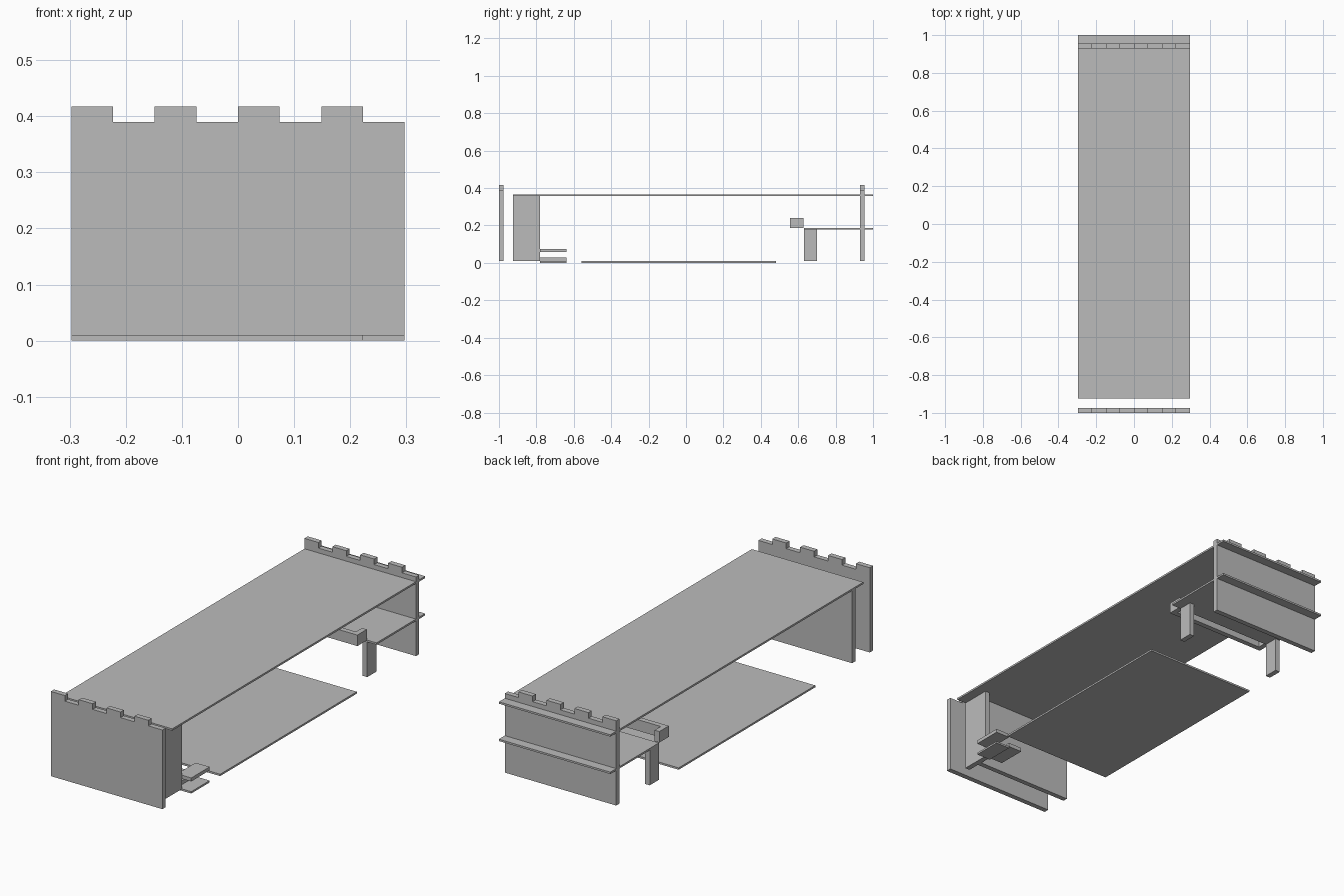
import bpy, bmesh

if "Cube" in bpy.data.objects:
    bpy.data.objects.remove(bpy.data.objects["Cube"])

W = 0.297            # half width
UNIT = 2 * W / 8     # battlement spacing
T = 0.025            # board thickness
S = 0.009            # sheet thickness

grey = bpy.data.materials.new("plain grey")
grey.diffuse_color = (0.5, 0.5, 0.5, 1)
grey.use_nodes = True
grey.node_tree.nodes["Principled BSDF"].inputs["Base Color"].default_value = grey.diffuse_color


def finish(name, bm):
    bmesh.ops.recalc_face_normals(bm, faces=bm.faces)
    mesh = bpy.data.meshes.new(name)
    bm.to_mesh(mesh)
    bm.free()
    mesh.materials.append(grey)
    obj = bpy.data.objects.new(name, mesh)
    bpy.context.collection.objects.link(obj)
    return obj


def board(name, x, y, z):
    """Box given by its (min, max) range on each axis."""
    bm = bmesh.new()
    bmesh.ops.create_cube(bm, size=1)
    for v in bm.verts:
        v.co = [r[0] if c < 0 else r[1] for c, r in zip(v.co, (x, y, z))]
    return finish(name, bm)


def battlement_wall(name, y0):
    """Extruded profile with alternating raised teeth along the top."""
    pts = [(W, S), (-W, S)]
    for i in range(8):
        z = 0.417 if i % 2 == 0 else 0.39
        pts += [(-W + i * UNIT, z), (-W + (i + 1) * UNIT, z)]
    bm = bmesh.new()
    face = bm.faces.new([bm.verts.new((x, y0, z)) for x, z in pts])
    ext = bmesh.ops.extrude_face_region(bm, geom=[face])
    verts = [g for g in ext["geom"] if isinstance(g, bmesh.types.BMVert)]
    bmesh.ops.translate(bm, verts=verts, vec=(0, T, 0))
    return finish(name, bm)


# End walls
battlement_wall("front_wall", -1.0)
battlement_wall("back_wall", 0.93)

# Thin horizontal sheets
board("top_deck", (-W, W), (-0.925, 1.0), (0.358, 0.367))
board("floor_sheet", (-W, W), (-0.56, 0.48), (0, S))
board("middle_shelf", (-W, W), (0.63, 1.0), (0.178, 0.187))

# Inner support behind the front wall
board("cross_panel", (-W, 0.2225), (-0.864, -0.84), (S, 0.358))
board("side_panel", (0.2225, 0.2475), (-0.925, -0.78), (S, 0.358))

# Small steps
board("upper_step", (0.222, W), (-0.78, -0.64), (0.058, 0.075))
board("lower_step", (0.148, 0.222), (-0.78, -0.64), (S, 0.028))
board("step_base", (0.222, W), (-0.78, -0.64), (0, S))

# Shelf rail with end returns, and posts under the shelf
board("shelf_rail", (-W + T, 0.2225), (0.555, 0.58), (0.187, 0.24))
for side, x in (("left", -W), ("right", 0.2225)):
    board(side + "_rail_end", (x, x + T), (0.555, 0.627), (0.187, 0.24))
    board(side + "_post", (x, x + T), (0.63, 0.70), (S, 0.178))
